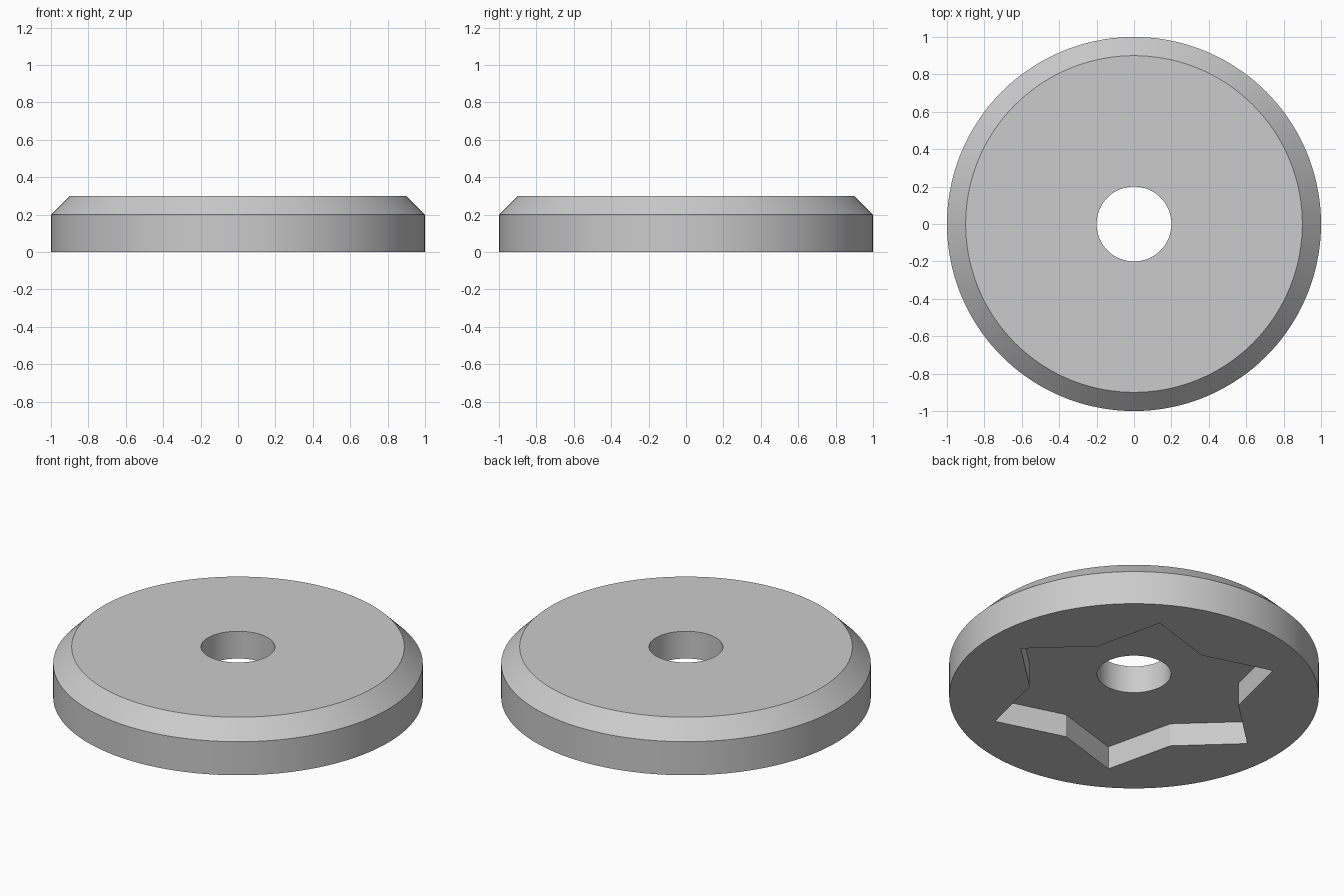
import bpy
import bmesh
from math import sin, cos, pi

if "Cube" in bpy.data.objects:
    bpy.data.objects.remove(bpy.data.objects["Cube"])

SEGMENTS = 144          # multiple of 12, so star corners fall on segments
TIP, VALLEY = 0.80, 0.573
DEPTH = 0.137           # pocket depth


def star_radius(a):
    """Distance to a straight-edged six-pointed star at angle a."""
    t = a % (pi / 3)
    t = min(t, pi / 3 - t)
    return TIP * VALLEY * sin(pi / 6) / (TIP * sin(t) + VALLEY * sin(pi / 6 - t))


# Closed cross-section: (radius, height), None means the star outline
profile = [
    (1.0, 0.0), (1.0, 0.2),        # outer wall
    (0.9, 0.3),                    # chamfer
    (0.2, 0.3), (0.2, DEPTH),      # top face and bore
    (None, DEPTH), (None, 0.0),    # pocket floor and star walls
]

bm = bmesh.new()
rings = []
for radius, z in profile:
    ring = []
    for i in range(SEGMENTS):
        a = 2 * pi * i / SEGMENTS
        r = star_radius(a) if radius is None else radius
        ring.append(bm.verts.new((r * cos(a), r * sin(a), z)))
    rings.append(ring)

for k, low in enumerate(rings):
    high = rings[(k + 1) % len(rings)]
    for i in range(SEGMENTS):
        j = (i + 1) % SEGMENTS
        bm.faces.new((low[i], low[j], high[j], high[i]))

mesh = bpy.data.meshes.new("chamfered_disc")
bm.to_mesh(mesh)
bm.free()
disc = bpy.data.objects.new("chamfered_disc", mesh)
bpy.context.collection.objects.link(disc)

# Plain grey material
grey = bpy.data.materials.new("light_grey")
grey.diffuse_color = (0.6, 0.6, 0.6, 1.0)
grey.use_nodes = True
grey.node_tree.nodes["Principled BSDF"].inputs["Base Color"].default_value = grey.diffuse_color
mesh.materials.append(grey)

# Smooth round walls, sharp rims and star corners
bpy.context.view_layer.objects.active = disc
disc.select_set(True)
bpy.ops.object.shade_smooth_by_angle(angle=pi / 9)
